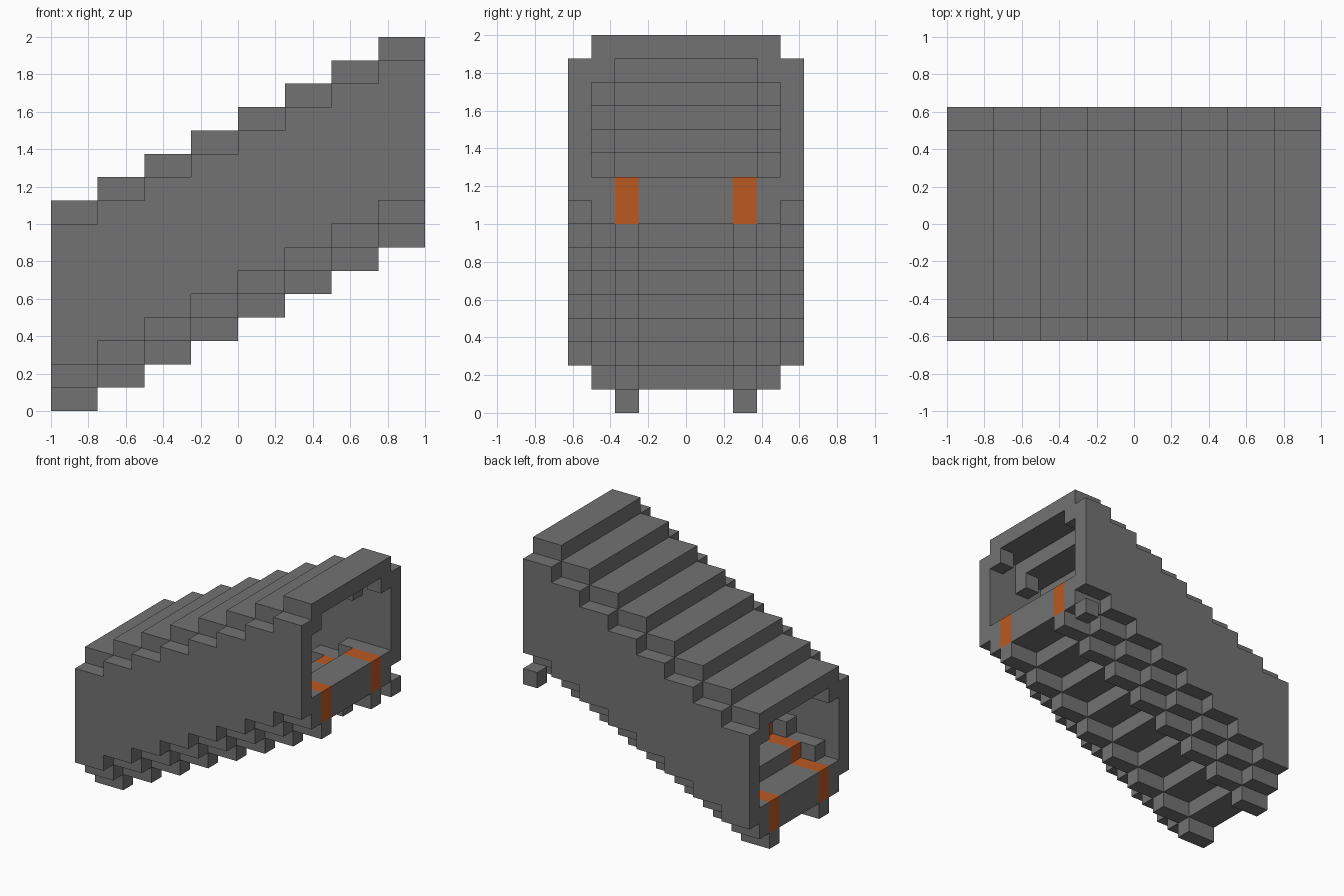
import bpy, bmesh
from mathutils import Matrix, Vector

if "Cube" in bpy.data.objects:
    bpy.data.objects.remove(bpy.data.objects["Cube"], do_unlink=True)

U = 0.125      # one block
STEPS = 8      # stair slices, each two blocks long and one block higher


def material(name, colour):
    m = bpy.data.materials.new(name)
    m.use_nodes = True
    m.diffuse_color = (*colour, 1)
    bsdf = m.node_tree.nodes["Principled BSDF"]
    bsdf.inputs["Base Color"].default_value = (*colour, 1)
    bsdf.inputs["Roughness"].default_value = 0.9
    return m


grey = material("stone grey", (0.17, 0.17, 0.17))
orange = material("rail orange", (0.50, 0.10, 0.016))


def add_box(bm, lo, hi):
    """Box between two corners, given in blocks."""
    lo, hi = Vector(lo) * U, Vector(hi) * U
    size = hi - lo
    place = Matrix.Translation((lo + hi) / 2) @ Matrix.Diagonal((*size, 1))
    bmesh.ops.create_cube(bm, size=1, matrix=place)


def part(name, mat, y, z, x=(0, 2), slices=range(STEPS), mirror=False):
    """Repeat one box up the stair, optionally on both sides."""
    bm = bmesh.new()
    sides = [y, (-y[1], -y[0])] if mirror else [y]
    for i in slices:
        for y0, y1 in sides:
            start = 2 * i - STEPS
            add_box(bm, (start + x[0], y0, z[0] + i), (start + x[1], y1, z[1] + i))
    mesh = bpy.data.meshes.new(name)
    bm.to_mesh(mesh)
    bm.free()
    mesh.materials.append(mat)
    obj = bpy.data.objects.new(name, mesh)
    bpy.context.scene.collection.objects.link(obj)


# Tunnel shell
part("side_walls", grey, (4, 5), (2, 8), mirror=True)
part("roof", grey, (-4, 4), (8, 9))

# Stepped floor with coloured rails set flush into it
part("floor_middle", grey, (-2, 2), (1, 3))
part("floor_edges", grey, (3, 4), (1, 3), mirror=True)
part("rails", orange, (2, 3), (1, 3), mirror=True)

# Supports below the rails
part("feet", grey, (2, 3), (0, 1), mirror=True)

# Corner blocks along the ceiling and floor
part("ceiling_corners", grey, (3, 4), (7, 8), x=(1, 2), mirror=True)
part("entrance_corners", grey, (3, 4), (7, 8), x=(0, 1), slices=[0], mirror=True)
part("floor_corners", grey, (3, 4), (3, 4), x=(1, 2),
     slices=range(STEPS - 1), mirror=True)

# Single loose block under the upper end
part("loose_block", grey, (4, 5), (0, 1), x=(1, 2), slices=[STEPS - 1])
